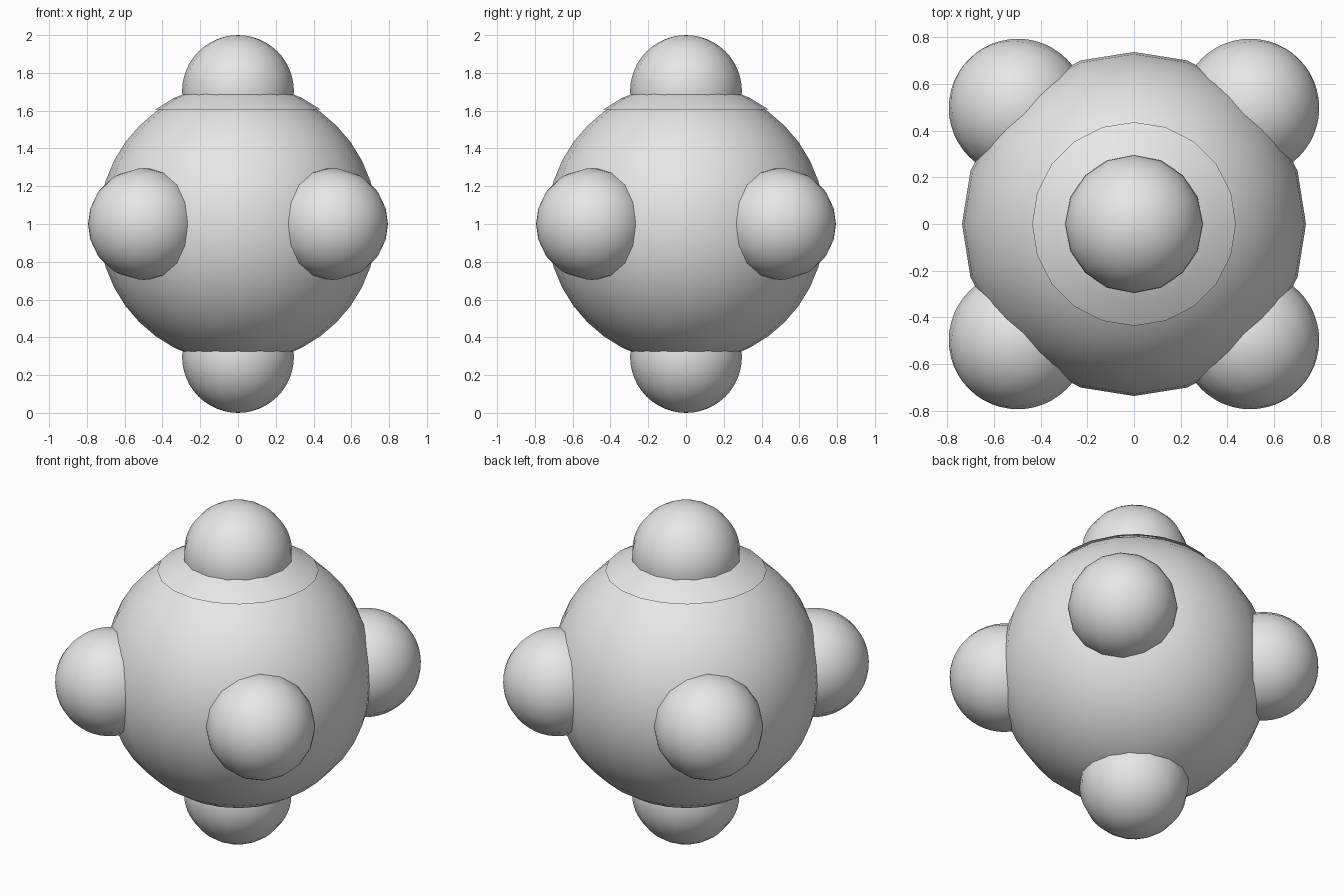
import bpy, bmesh, math
from mathutils import Vector

if "Cube" in bpy.data.objects:
    bpy.data.objects.remove(bpy.data.objects["Cube"])

grey = bpy.data.materials.new("light_grey")
grey.diffuse_color = (0.8, 0.8, 0.8, 1.0)
grey.use_nodes = True
grey.node_tree.nodes["Principled BSDF"].inputs["Base Color"].default_value = grey.diffuse_color

CENTRE = Vector((0, 0, 1))


def sphere(name, radius, segments, rings, centre, direction=(0, 0, 1), cut=None):
    """Smooth sphere with its pole along direction, optionally only the part above cut."""
    bm = bmesh.new()
    bmesh.ops.create_uvsphere(bm, u_segments=segments, v_segments=rings, radius=radius)
    if cut is not None:
        bmesh.ops.bisect_plane(bm, geom=bm.verts[:] + bm.edges[:] + bm.faces[:],
                               plane_co=(0, 0, cut), plane_no=(0, 0, 1), clear_inner=True)
    for f in bm.faces:
        f.smooth = True
    mesh = bpy.data.meshes.new(name)
    bm.to_mesh(mesh)
    bm.free()
    mesh.materials.append(grey)
    ob = bpy.data.objects.new(name, mesh)
    ob.location = centre
    ob.rotation_euler = Vector(direction).to_track_quat('Z', 'Y').to_euler()
    bpy.context.collection.objects.link(ob)
    return ob


# Large central ball and the slightly raised cap on its top
sphere("central_ball", 0.737, 20, 20, CENTRE)
sphere("top_cap", 0.748, 20, 20, CENTRE, cut=0.748 * math.cos(math.radians(36)) + 0.002)

# Six outer balls: top, bottom and four on the horizontal diagonals
d = math.sqrt(0.5)
outer = {
    "top_ball": (0, 0, 1), "bottom_ball": (0, 0, -1),
    "front_right_ball": (d, -d, 0), "front_left_ball": (-d, -d, 0),
    "back_right_ball": (d, d, 0), "back_left_ball": (-d, d, 0),
}
for name, direction in outer.items():
    sphere(name, 0.296, 16, 24, CENTRE + Vector(direction) * 0.704, direction)
